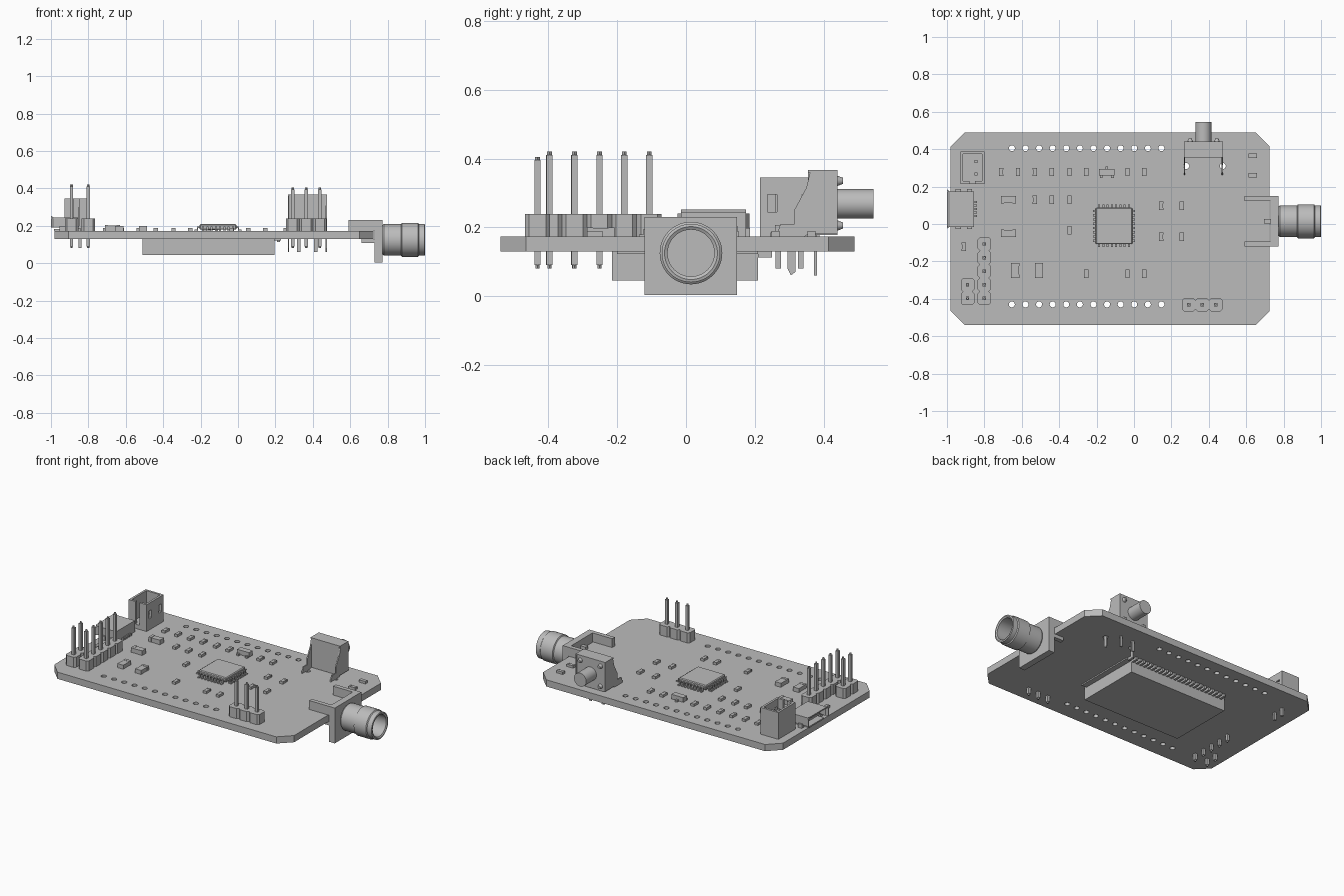
import bpy, bmesh, math
from mathutils import Matrix, Vector

cube = bpy.data.objects.get("Cube")
if cube:
    bpy.data.objects.remove(cube, do_unlink=True)

grey = bpy.data.materials.new("light grey")
grey.use_nodes = True
TONE = (0.5, 0.5, 0.5, 1)
grey.diffuse_color = TONE
grey.node_tree.nodes["Principled BSDF"].inputs["Base Color"].default_value = TONE

BOTTOM, TOP = 0.13, 0.173
AXES = {"x": Matrix.Rotation(math.pi / 2, 4, "Y"),
        "y": Matrix.Rotation(-math.pi / 2, 4, "X"),
        "z": Matrix.Identity(4)}


def box(bm, x, y, z):
    """Box from (low, high) ranges."""
    mid = Vector([(a + b) / 2 for a, b in (x, y, z)])
    size = Vector([b - a for a, b in (x, y, z)])
    return bmesh.ops.create_cube(bm, size=1, matrix=Matrix.LocRotScale(mid, None, size))["verts"]


def block(bm, x, y, z, w, d, h):
    """Box centred on x, y that rises from z."""
    return box(bm, (x - w / 2, x + w / 2), (y - d / 2, y + d / 2), (z, z + h))


def rod(bm, centre, radius, length, axis="z", sides=24, tip=None):
    bmesh.ops.create_cone(bm, cap_ends=True, segments=sides, radius1=radius,
                          radius2=radius if tip is None else tip, depth=length,
                          matrix=Matrix.Translation(centre) @ AXES[axis])


def prism(bm, points, push):
    """Extrude a flat outline along a vector."""
    face = bm.faces.new([bm.verts.new(p) for p in points])
    out = bmesh.ops.extrude_face_region(bm, geom=[face], use_keep_orig=True)
    bmesh.ops.translate(bm, vec=push, verts=[g for g in out["geom"] if isinstance(g, bmesh.types.BMVert)])


def finish(name, bm, smooth=False):
    bmesh.ops.recalc_face_normals(bm, faces=bm.faces)
    mesh = bpy.data.meshes.new(name)
    bm.to_mesh(mesh)
    bm.free()
    mesh.materials.append(grey)
    ob = bpy.data.objects.new(name, mesh)
    bpy.context.collection.objects.link(ob)
    if smooth:
        bpy.ops.object.select_all(action="DESELECT")
        ob.select_set(True)
        bpy.context.view_layer.objects.active = ob
        bpy.ops.object.shade_smooth_by_angle(angle=math.radians(35))
    return ob


# Circuit board with chamfered corners and drilled rows
x0, x1, y0, y1, c = -0.98, 0.725, -0.54, 0.49, 0.075
bm = bmesh.new()
outline = [(x0 + c, y0), (x1 - c, y0), (x1, y0 + c), (x1, y1 - c),
           (x1 - c, y1), (x0 + c, y1), (x0, y1 - c), (x0, y0 + c)]
prism(bm, [(x, y, BOTTOM) for x, y in outline], (0, 0, TOP - BOTTOM))
board = finish("circuit_board", bm)

bm = bmesh.new()
for i in range(12):
    for y in (0.405, -0.43):
        rod(bm, (-0.653 + i * 0.0727, y, 0.15), 0.016, 0.2, sides=16)
for x in (0.28, 0.475):
    rod(bm, (x, 0.31, 0.15), 0.016, 0.2, sides=16)
drill = finish("drill_cutter", bm)
drill.hide_render = True
drill.hide_viewport = True
cut = board.modifiers.new("holes", "BOOLEAN")
cut.object = drill
cut.solver = "EXACT"

# Main chip with gull-wing leads on four sides
cx, cy = -0.107, -0.01
bm = bmesh.new()
block(bm, cx, cy, TOP + 0.006, 0.196, 0.196, 0.03)
bmesh.ops.bevel(bm, geom=bm.edges[:], offset=0.005, segments=1, affect="EDGES")
finish("main_chip", bm)
bm = bmesh.new()
for side in range(4):
    turn = Matrix.Translation((cx, cy, 0)) @ Matrix.Rotation(side * math.pi / 2, 4, "Z")
    for i in range(8):
        s = (i - 3.5) * 0.0227
        for r, z, w in ((0.102, 0.016, 0.018), (0.118, 0, 0.016)):
            vs = block(bm, r, s, TOP + z, w, 0.011, 0.006)
            bmesh.ops.transform(bm, matrix=turn, verts=vs)
        vs = block(bm, 0.11, s, TOP, 0.006, 0.011, 0.022)
        bmesh.ops.transform(bm, matrix=turn, verts=vs)
finish("chip_leads", bm)

# Small surface-mount parts: a body between two end caps
def chip_part(bm, x, y, along_y=True, length=0.045, width=0.023, height=0.016):
    def put(offset, size, thick, h):
        if along_y:
            block(bm, x, y + offset, TOP, thick, size, h)
        else:
            block(bm, x + offset, y, TOP, size, thick, h)
    put(0, length * 0.6, width * 0.94, height * 0.94)
    for s in (-1, 1):
        put(s * length * 0.39, length * 0.22, width, height)


bm = bmesh.new()
rows = {0.278: (-0.71, -0.62, -0.53, -0.44, -0.345, -0.255, -0.035, 0.055),
        0.13: (-0.53, -0.44, -0.345), 0.097: (0.145, 0.255), -0.033: (-0.345,),
        -0.068: (0.145, 0.255), -0.122: (-0.91,), -0.265: (-0.255, -0.035, 0.055)}
for y, xs in rows.items():
    for x in xs:
        chip_part(bm, x, y)
for y in (0.365, 0.26):
    chip_part(bm, 0.635, y, along_y=False)
finish("small_chip_parts", bm)

bm = bmesh.new()
for y in (0.13, -0.05):
    chip_part(bm, -0.672, y, False, 0.08, 0.04, 0.03)
for x in (-0.635, -0.508):
    chip_part(bm, x, -0.248, True, 0.08, 0.043, 0.026)
finish("large_chip_parts", bm)

bm = bmesh.new()
block(bm, -0.145, 0.277, TOP + 0.004, 0.084, 0.036, 0.03)
for dx, dy in ((-0.03, -1), (0.03, -1), (0, 1)):
    block(bm, -0.145 + dx, 0.277 + dy * 0.022, TOP, 0.014, 0.018, 0.012)
finish("transistor", bm)

# Pin headers: chamfered cells and square pins
def header(name, cells, top):
    bm = bmesh.new()
    for x, y in cells:
        vs = block(bm, x, y, TOP, 0.0725, 0.0725, 0.065)
        upright = [e for e in bm.edges if e.verts[0] in vs and e.verts[1] in vs
                   and abs(e.verts[0].co.z - e.verts[1].co.z) > 0.01]
        bmesh.ops.bevel(bm, geom=upright, offset=0.012, segments=1, affect="EDGES")
    for x, y in cells:
        block(bm, x, y, 0.09, 0.018, 0.018, top - 0.1)
        for z, small in ((top - 0.005, True), (0.085, False)):
            rod(bm, (x, y, z), 0.007 if small else 0.006, 0.01, sides=4)
    finish(name, bm)


PITCH = 0.0725
header("five_pin_header", [(-0.8, -0.107 - i * PITCH) for i in range(5)], 0.42)
header("two_pin_header", [(-0.89, -0.325 - i * PITCH) for i in range(2)], 0.42)
header("three_pin_header", [(0.365 + i * PITCH, -0.432) for i in (-1, 0, 1)], 0.405)

# Battery socket: open-topped box with slotted walls and two pins
xa, xb, ya, yb, t, rim = -0.928, -0.8, 0.215, 0.388, 0.014, 0.345
bm = bmesh.new()
box(bm, (xa, xb), (ya, yb), (TOP, 0.2))
box(bm, (xa, xa + t), (ya, yb), (0.2, rim))
box(bm, (xa, xb), (yb - t, yb), (0.2, rim))
for low, high in ((xa, -0.88), (-0.85, xb)):
    box(bm, (low, high), (ya, ya + t), (0.2, rim))
for low, high in ((ya, 0.237), (0.265, 0.338), (0.366, yb)):
    box(bm, (xb - t, xb), (low, high), (0.2, rim))
for low in (0.237, 0.338):
    box(bm, (xb - t, xb), (low, low + 0.028), (0.2, 0.245))
    box(bm, (xb - t, xb), (low, low + 0.028), (0.295, rim))
for y in (0.268, 0.334):
    block(bm, -0.845, y, 0.08, 0.016, 0.016, 0.22)
finish("battery_socket", bm)

# Micro connector: hollow shell, flared mouth and tongue
bm = bmesh.new()
ua, ub, va, vb = -0.985, -0.855, -0.015, 0.175
box(bm, (ua, ub), (va, vb), (0.235, 0.245))
box(bm, (ua, ub), (va + 0.02, vb - 0.02), (TOP, 0.182))
box(bm, (ub - 0.02, ub), (va, vb), (TOP, 0.24))
for y in (va, vb - 0.008):
    box(bm, (ua, ub), (y, y + 0.008), (0.19, 0.24))
box(bm, (-0.97, ub), (0.025, 0.135), (0.205, 0.217))
prism(bm, [(ua, va, 0.245), (ua, va, 0.237), (-1, va, 0.244), (-1, va, 0.252)], (0, vb - va, 0))
for y, flare in ((va, -0.01), (vb, 0.01)):
    prism(bm, [(ua, y, 0.19), (ua, y - flare * 0.7, 0.19), (-1, y + flare * 0.4, 0.19), (-1, y + flare, 0.19)],
          (0, 0, 0.05))
    for x in (-0.94, -0.88):
        block(bm, x, y, TOP, 0.028, 0.022, 0.025)
for i in range(5):
    block(bm, ub + 0.006, 0.08 + (i - 2) * 0.0185, TOP, 0.02, 0.01, 0.012)
finish("micro_connector", bm)

# Side push button: body, bracket plates, legs, rivets and plunger
bm = bmesh.new()
box(bm, (0.275, 0.468), (0.355, 0.44), (TOP + 0.004, 0.36))
side = [(0.44, 0.18), (0.44, 0.365), (0.362, 0.365), (0.35, 0.315), (0.315, 0.25),
        (0.315, 0.21), (0.275, 0.21), (0.262, TOP), (0.345, TOP), (0.355, 0.18)]
for x in (0.266, 0.469):
    prism(bm, [(x, y, z) for y, z in side], (0.008, 0, 0))
    prism(bm, [(x, y, z) for y, z in ((0.295, TOP), (0.32, TOP), (0.318, 0.07), (0.305, 0.06), (0.295, 0.08))],
          (0.008, 0, 0))
box(bm, (0.266, 0.477), (0.355, 0.44), (0.36, 0.367))
for x in (0.325, 0.415):
    block(bm, x, 0.377, 0.06, 0.018, 0.008, 0.13)
finish("button_housing", bm)
bm = bmesh.new()
rod(bm, (0.371, 0.49, 0.268), 0.043, 0.11, "y", 32)
for x in (0.3, 0.443):
    for z in (0.205, 0.335):
        rod(bm, (x, 0.447, z), 0.016, 0.018, "y", 12, 0.009)
finish("button_plunger", bm, True)

# Antenna socket: mounting block with arms, and a turned hollow barrel
bm = bmesh.new()
sy, sz = 0.0145, 0.125
box(bm, (0.73, 0.772), (-0.12, 0.149), (0.003, 0.23))
for low in (-0.12, 0.122):
    box(bm, (0.59, 0.735), (low, low + 0.027), (TOP, 0.23))
    box(bm, (0.66, 0.735), (low, low + 0.027), (0.108, BOTTOM))
block(bm, 0.715, sy, TOP, 0.04, 0.025, 0.02)
finish("antenna_mount", bm)

bm = bmesh.new()
profile = [(0.772, 0), (0.772, 0.078), (0.78, 0.084), (0.872, 0.084), (0.876, 0.091),
           (0.962, 0.091), (0.967, 0.085), (0.998, 0.085), (1, 0.077), (0.995, 0.068),
           (0.87, 0.068), (0.87, 0)]
ring = [bm.verts.new((x, sy, sz + r)) for x, r in profile]
edges = [bm.edges.new(pair) for pair in zip(ring, ring[1:])]
bmesh.ops.spin(bm, geom=ring + edges, cent=(0, sy, sz), axis=(1, 0, 0), angle=math.tau, steps=48)
bmesh.ops.remove_doubles(bm, verts=bm.verts, dist=0.0002)
finish("antenna_barrel", bm, True)

# Underside module with its edge strip and row of leads
bm = bmesh.new()
box(bm, (-0.51, 0.195), (-0.215, 0.21), (0.045, BOTTOM))
box(bm, (0.19, 0.23), (-0.2, 0.21), (0.122, BOTTOM))
finish("underside_module", bm)
bm = bmesh.new()
for i in range(25):
    block(bm, -0.48 + i * 0.029, 0.23, 0.112, 0.015, 0.04, BOTTOM - 0.112)
finish("module_leads", bm)
